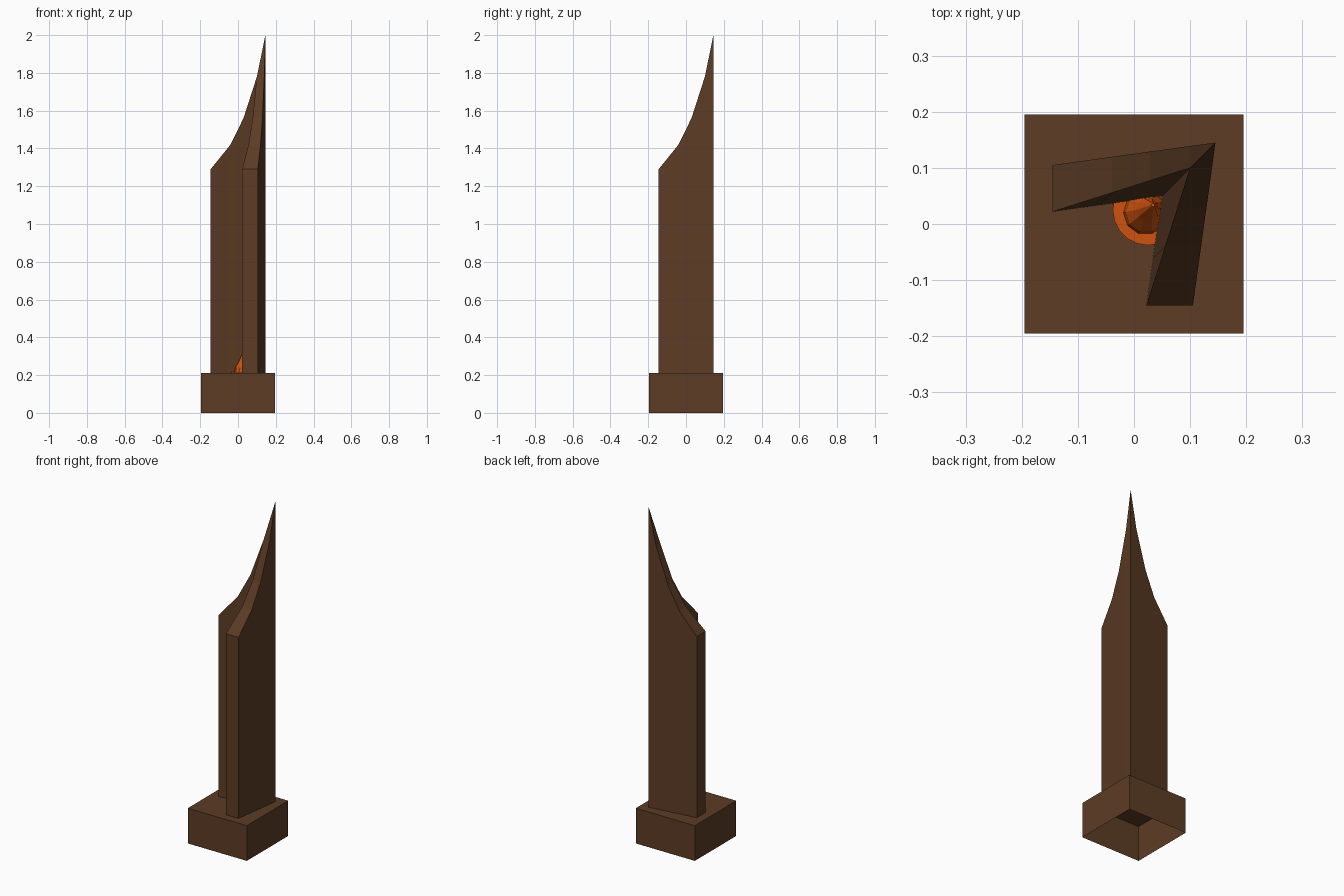
import bpy, bmesh, math
from mathutils import Matrix, Vector

if "Cube" in bpy.data.objects:
    bpy.data.objects.remove(bpy.data.objects["Cube"])


def material(name, rgb):
    m = bpy.data.materials.new(name)
    m.diffuse_color = (*rgb, 1)
    m.use_nodes = True
    m.node_tree.nodes["Principled BSDF"].inputs["Base Color"].default_value = m.diffuse_color
    return m


bronze = material("dark bronze", (0.107, 0.045, 0.018))
orange = material("flame orange", (0.62, 0.085, 0.005))


def make_object(name, bm, mat):
    mesh = bpy.data.meshes.new(name)
    bm.to_mesh(mesh)
    bm.free()
    mesh.materials.append(mat)
    ob = bpy.data.objects.new(name, mesh)
    bpy.context.collection.objects.link(ob)
    return ob


BASE, H = 0.195, 0.21

# Plinth: square block, open underneath
bm = bmesh.new()
bmesh.ops.create_cube(bm, size=1, matrix=Matrix.Translation((0, 0, H / 2))
                      @ Matrix.Diagonal((2 * BASE, 2 * BASE, H, 1)))
bottom = [f for f in bm.faces if f.normal.z < -0.5]
bmesh.ops.delete(bm, geom=bottom, context='FACES_ONLY')
make_object("plinth", bm, bronze)

# Spire: two tapering wings meeting at the back right corner in a curved point
END = -0.145
steps = [(0.0, 1.29), (0.43, 1.42), (0.71, 1.56), (1.0, 1.78)]   # along wing, height


def lerp(a, b, t):
    return Vector(a).lerp(Vector(b), t)


bm = bmesh.new()
for swap in (False, True):
    def point(xy, z):
        x, y = xy
        return bm.verts.new((y, x, z) if swap else (x, y, z))

    rows = []
    for t, z in steps:
        foot = lerp((END, 0.022), (0.049, 0.049), t)
        crest = lerp((END, 0.022), (0.10, 0.10), t)
        outer = lerp((END, 0.105), (0.10, 0.139), t)
        rows.append([point(foot, H), point(crest, z), point(outer, z), point(outer, H)])
    # inner wall, sloping crest and outer wall
    for a, b in zip(rows, rows[1:]):
        for i in range(3):
            bm.faces.new((a[i], a[i + 1], b[i + 1], b[i]))
    bm.faces.new(rows[0])
    # corner up to the tip
    tip, heel = point((0.145, 0.145), 2.0), point((0.145, 0.145), H)
    last = rows[-1]
    bm.faces.new((last[1], last[2], tip))
    bm.faces.new((last[2], last[3], heel, tip))
bmesh.ops.remove_doubles(bm, verts=bm.verts, dist=0.0005)
bmesh.ops.recalc_face_normals(bm, faces=bm.faces)
make_object("winged_spire", bm, bronze)

# Glowing disc on the plinth
bm = bmesh.new()
bmesh.ops.create_cone(bm, cap_ends=True, segments=20, radius1=0.063, radius2=0.063,
                      depth=0.006, matrix=Matrix.Translation((0.025, 0.025, H + 0.003)))
make_object("flame_disc", bm, orange)

# Flame: stacked rings leaning into the inner corner
bm = bmesh.new()
N, rings = 10, []
for r, z, c in [(0.04, H, 0.02), (0.036, 0.24, 0.021), (0.022, 0.27, 0.025), (0.003, 0.33, 0.034)]:
    rings.append([bm.verts.new((c + r * math.cos(k * math.tau / N),
                                c + r * math.sin(k * math.tau / N), z)) for k in range(N)])
for a, b in zip(rings, rings[1:]):
    for k in range(N):
        j = (k + 1) % N
        bm.faces.new((a[k], a[j], b[j], b[k]))
bm.faces.new(rings[-1])
make_object("flame", bm, orange)
